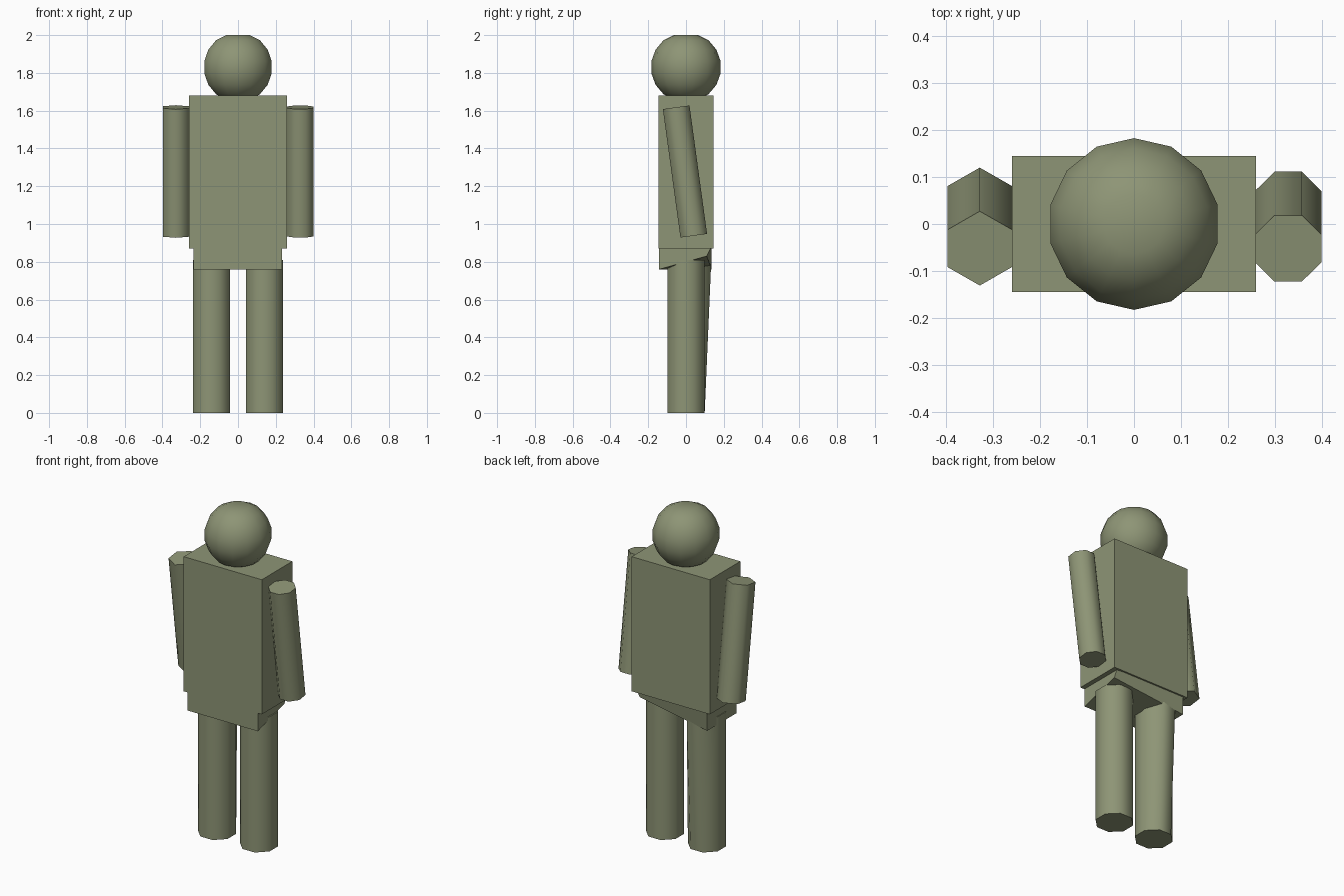
import bpy, bmesh, math
from mathutils import Vector

if "Cube" in bpy.data.objects:
    bpy.data.objects.remove(bpy.data.objects["Cube"])

mat = bpy.data.materials.new("olive")
mat.diffuse_color = (0.27, 0.30, 0.18, 1)
mat.use_nodes = True
mat.node_tree.nodes["Principled BSDF"].inputs["Base Color"].default_value = mat.diffuse_color


def finish(name, bm, angle=None):
    bmesh.ops.recalc_face_normals(bm, faces=bm.faces)
    mesh = bpy.data.meshes.new(name)
    bm.to_mesh(mesh)
    bm.free()
    mesh.materials.append(mat)
    ob = bpy.data.objects.new(name, mesh)
    bpy.context.collection.objects.link(ob)
    if angle:
        bpy.ops.object.select_all(action='DESELECT')
        bpy.context.view_layer.objects.active = ob
        ob.select_set(True)
        bpy.ops.object.shade_smooth_by_angle(angle=math.radians(angle))
    return ob


def box(lo, hi):
    bm = bmesh.new()
    bmesh.ops.create_cube(bm, size=1)
    lo, hi = Vector(lo), Vector(hi)
    for v in bm.verts:
        v.co = Vector([(lo[i] + hi[i]) / 2 + v.co[i] * (hi[i] - lo[i]) for i in range(3)])
    return bm


def limb(bottom, top, rx, ry, sides, turn):
    # Faceted tube between two points
    a, b = Vector(bottom), Vector(top)
    rot = Vector((0, 0, 1)).rotation_difference(b - a)
    bm = bmesh.new()
    rings = []
    for end in (a, b):
        ring = []
        for i in range(sides):
            t = 2 * math.pi * (i + turn) / sides
            ring.append(bm.verts.new(end + rot @ Vector((rx * math.cos(t), ry * math.sin(t), 0))))
        rings.append(ring)
    for i in range(sides):
        j = (i + 1) % sides
        bm.faces.new((rings[0][i], rings[0][j], rings[1][j], rings[1][i]))
    bm.faces.new(rings[0][::-1])
    bm.faces.new(rings[1])
    return bm


# Head: low-poly ball with slightly flattened poles
bm = bmesh.new()
bmesh.ops.create_uvsphere(bm, u_segments=14, v_segments=9, radius=0.186)
for v in bm.verts:
    v.co.z = max(-0.17, min(0.17, v.co.z)) + 1.83
finish("head", bm, 180)

# Torso block
finish("torso", box((-0.26, -0.145, 0.87), (0.26, 0.145, 1.68)))

# Hips, with the rear right corner raised
bm = box((-0.235, -0.143, 0.76), (0.232, 0.135, 0.88))
for v in bm.verts:
    if v.co.x > 0 and v.co.y > 0 and v.co.z < 0.8:
        v.co.z = 0.83
        v.co.y = 0.11
finish("hips", bm)

# Arms, swung slightly backward at the hand
for side, name, sides, turn in ((-1, "left_arm", 6, 0.5), (1, "right_arm", 8, 0.5)):
    r = 0.08 if sides == 6 else 0.077
    x = side * 0.329
    finish(name, limb((x, 0.041, 0.938), (x, -0.052, 1.618), r, r, sides, turn), 65)

# Legs; one flares backward towards the hip
for side, name in ((-1, "left_leg"), (1, "right_leg")):
    bm = limb((side * 0.14, 0, 0), (side * 0.14, 0, 0.81), 0.107, 0.107, 8, 0.5)
    if side < 0:
        for v in bm.verts:
            if v.co.z > 0.5 and v.co.y > 0.06:
                v.co.y += 0.035
    finish(name, bm, 65)
